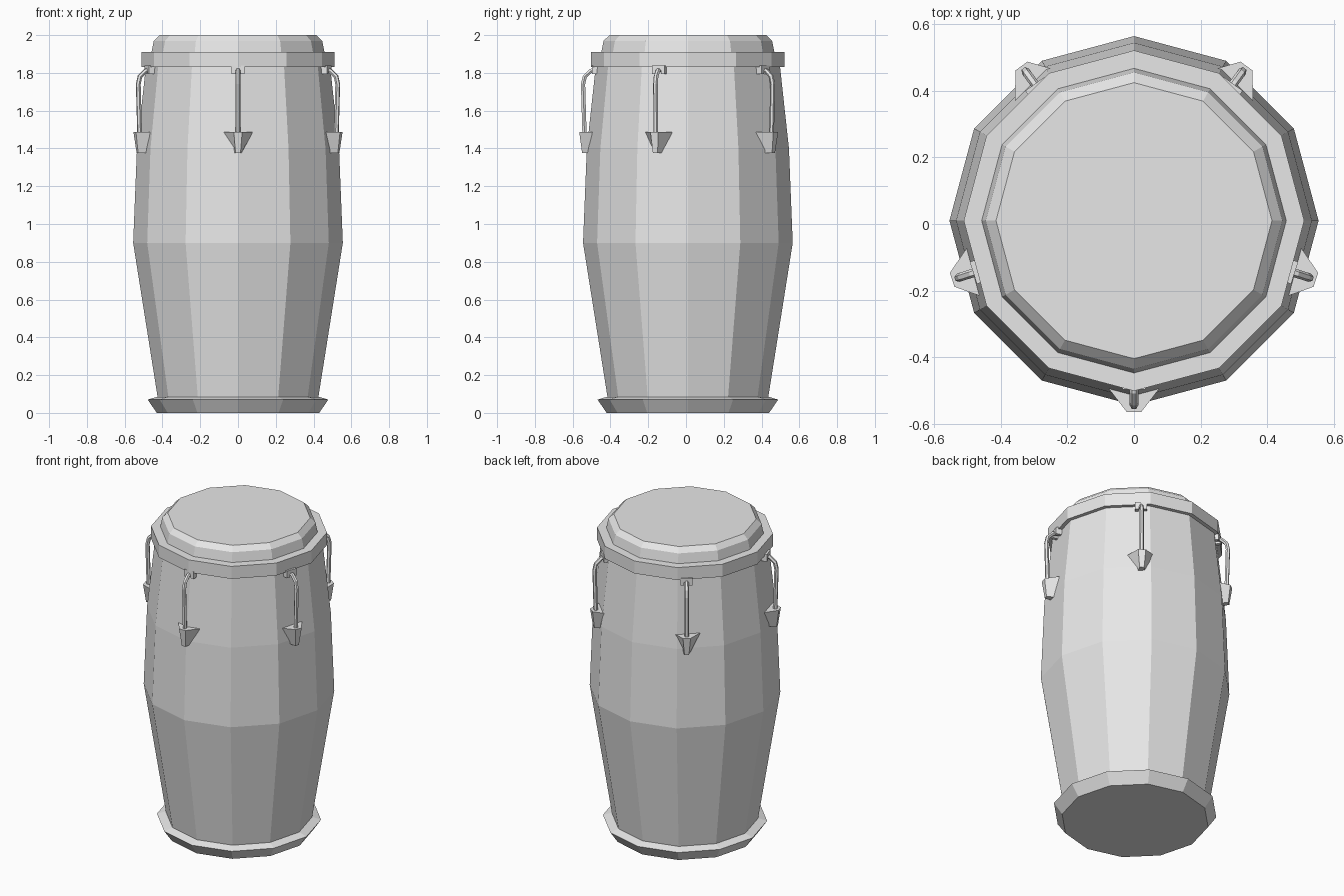
import bpy, bmesh
from math import sin, cos, pi, radians
from mathutils import Matrix

SIDES = 12
CENTRE = Matrix.Translation((0, 0.01, 0))

cube = bpy.data.objects.get("Cube")
if cube:
    bpy.data.objects.remove(cube)

grey = bpy.data.materials.new("plain_grey")
grey.use_nodes = True
grey.diffuse_color = (0.8, 0.8, 0.8, 1)
grey.node_tree.nodes["Principled BSDF"].inputs["Base Color"].default_value = (0.8, 0.8, 0.8, 1)


def add_object(name, data, matrix):
    obj = bpy.data.objects.new(name, data)
    data.materials.append(grey)
    obj.matrix_world = matrix
    bpy.context.collection.objects.link(obj)
    return obj


def add_mesh(name, bm, matrix=CENTRE):
    bmesh.ops.recalc_face_normals(bm, faces=bm.faces)
    mesh = bpy.data.meshes.new(name)
    bm.to_mesh(mesh)
    bm.free()
    return add_object(name, mesh, matrix)


def loft(bm, loops):
    """Join matching loops of points into a capped solid."""
    rings = [[bm.verts.new(p) for p in loop] for loop in loops]
    count = len(rings[0])
    for low, high in zip(rings, rings[1:]):
        for i in range(count):
            j = (i + 1) % count
            bm.faces.new((low[i], low[j], high[j], high[i]))
    bm.faces.new(rings[0][::-1])
    bm.faces.new(rings[-1])


def lathe(name, profile):
    """Turn a (radius, height) profile into a faceted solid."""
    bm = bmesh.new()
    angles = [2 * pi * i / SIDES for i in range(SIDES)]
    loft(bm, [[(r * cos(a), r * sin(a), z) for a in angles] for r, z in profile])
    return add_mesh(name, bm)


def box(bm, low, high):
    loft(bm, [[(low[0], low[1], z), (high[0], low[1], z),
               (high[0], high[1], z), (low[0], high[1], z)] for z in (low[2], high[2])])


# Drum body, foot, rim and head
lathe("shell", [(0.42, 0.04), (0.425, 0.08), (0.555, 0.9), (0.535, 1.4), (0.485, 1.86)])
lathe("foot", [(0.43, 0), (0.478, 0.07), (0.43, 0.085)])
lathe("rim", [(0.512, 1.83), (0.512, 1.91)])
lathe("head", [(0.46, 1.9), (0.446, 1.97), (0.415, 2.0)])


def tension_rod(index, angle):
    # Built along local +x, which points away from the drum
    place = CENTRE @ Matrix.Rotation(angle, 4, "Z")

    # Bracket: a strip under the rim with two short legs
    bm = bmesh.new()
    box(bm, (0.46, -0.035, 1.815), (0.508, 0.035, 1.84))
    for side in (-1, 1):
        inner, outer = sorted((side * 0.014, side * 0.035))
        box(bm, (0.46, inner, 1.795), (0.508, outer, 1.816))
    add_mesh(f"bracket_{index}", bm, place)

    # Bent hook rod
    curve = bpy.data.curves.new(f"hook_rod_{index}", "CURVE")
    curve.dimensions = "3D"
    curve.bevel_depth = 0.013
    curve.bevel_resolution = 1
    curve.use_fill_caps = True
    path = [(0.47, 1.82), (0.515, 1.81), (0.546, 1.78), (0.555, 1.74), (0.547, 1.46)]
    spline = curve.splines.new("POLY")
    spline.points.add(len(path) - 1)
    for point, (r, z) in zip(spline.points, path):
        point.co = (r, 0, z, 1)
    spline.use_smooth = False
    add_object(f"hook_rod_{index}", curve, place)

    # Tapered lug against the shell
    bm = bmesh.new()
    top = [(0.5, -0.08), (0.575, -0.022), (0.575, 0.022), (0.5, 0.08)]
    bottom = [(0.51, -0.022), (0.56, -0.013), (0.56, 0.013), (0.51, 0.022)]
    loft(bm, [[(x, y, 1.375) for x, y in bottom], [(x, y, 1.487) for x, y in top]])
    add_mesh(f"lug_{index}", bm, place)


# Five rods spaced evenly, the first at the front
for i in range(5):
    tension_rod(i + 1, radians(-90 + 72 * i))
